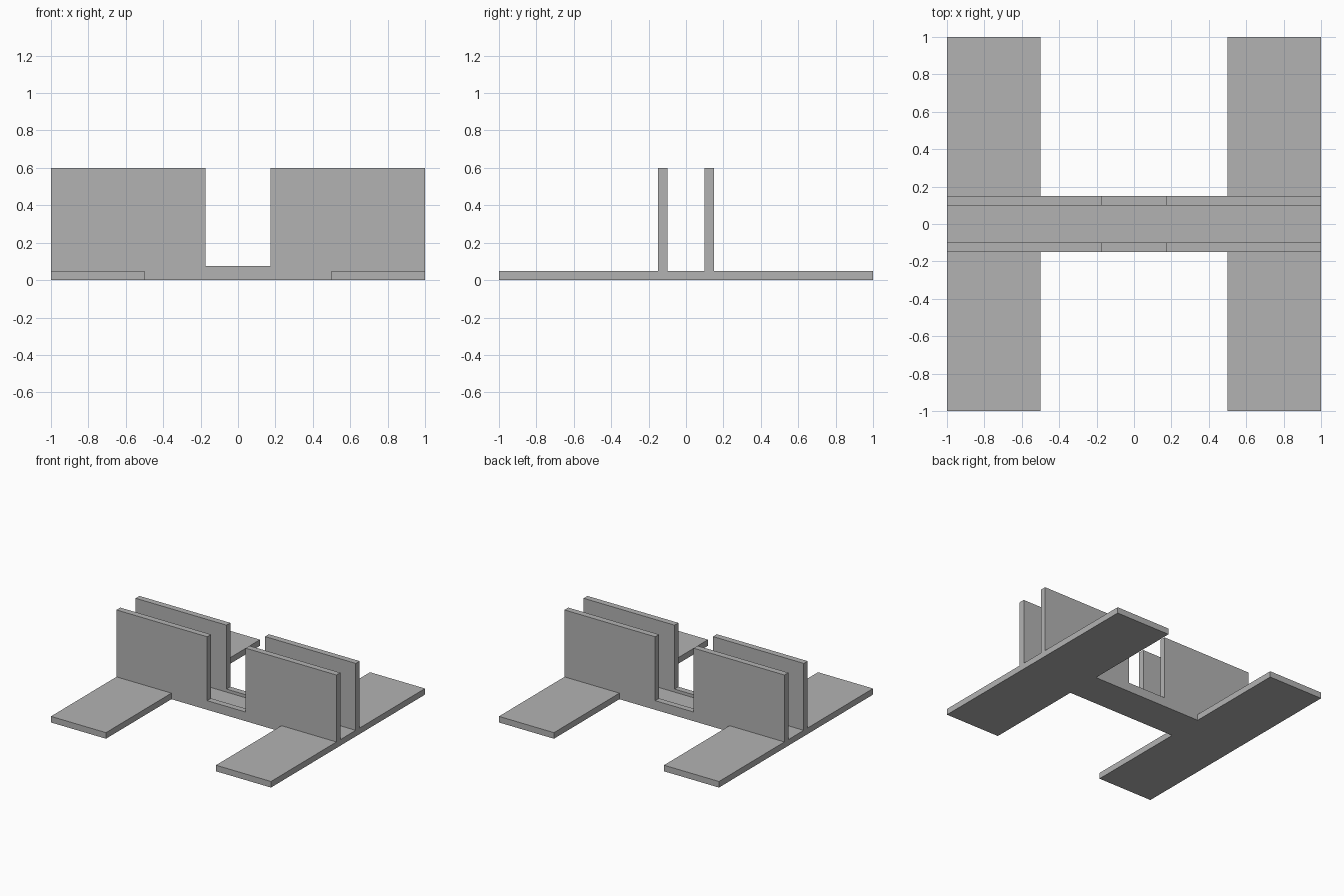
import bpy
import bmesh
from mathutils import Vector

cube = bpy.data.objects.get("Cube")
if cube:
    bpy.data.objects.remove(cube, do_unlink=True)

grey = bpy.data.materials.new("plain grey")
grey.use_nodes = True
colour = (0.45, 0.45, 0.45, 1)
grey.diffuse_color = colour
grey.node_tree.nodes["Principled BSDF"].inputs["Base Color"].default_value = colour


def extruded(name, outline, depth):
    """Extrude a closed outline of 3D points along the depth vector."""
    bm = bmesh.new()
    face = bm.faces.new([bm.verts.new(p) for p in outline])
    moved = bmesh.ops.extrude_face_region(bm, geom=[face])["geom"]
    bmesh.ops.translate(bm, vec=Vector(depth),
                        verts=[v for v in moved if isinstance(v, bmesh.types.BMVert)])
    bmesh.ops.recalc_face_normals(bm, faces=bm.faces)
    mesh = bpy.data.meshes.new(name)
    bm.to_mesh(mesh)
    bm.free()
    mesh.materials.append(grey)
    obj = bpy.data.objects.new(name, mesh)
    bpy.context.collection.objects.link(obj)
    return obj


HALF = 1.0         # half the overall length and width
FOOT_X = 0.5       # inner edge of the feet
WALL_Y = 0.15      # outer face of the walls
WALL_T = 0.05      # wall thickness
BASE_H = 0.05      # base thickness
WALL_H = 0.6
NOTCH_X = 0.175    # half width of the wall notch
NOTCH_Z = 0.075    # height of the notch floor

# H-shaped base: one quarter outline mirrored around both axes
quarter = [(HALF, HALF), (FOOT_X, HALF), (FOOT_X, WALL_Y)]
half = quarter + [(-x, y) for x, y in reversed(quarter)]
plan = half + [(x, -y) for x, y in reversed(half)]
extruded("base", [(x, y, 0) for x, y in plan], (0, 0, BASE_H))

# Two upright walls, each with a deep central notch
side = [(HALF, BASE_H), (HALF, WALL_H), (NOTCH_X, WALL_H), (NOTCH_X, NOTCH_Z)]
profile = side + [(-x, z) for x, z in reversed(side)]
for name, y in (("front_wall", -WALL_Y), ("back_wall", WALL_Y - WALL_T)):
    extruded(name, [(x, y, z) for x, z in profile], (0, WALL_T, 0))
